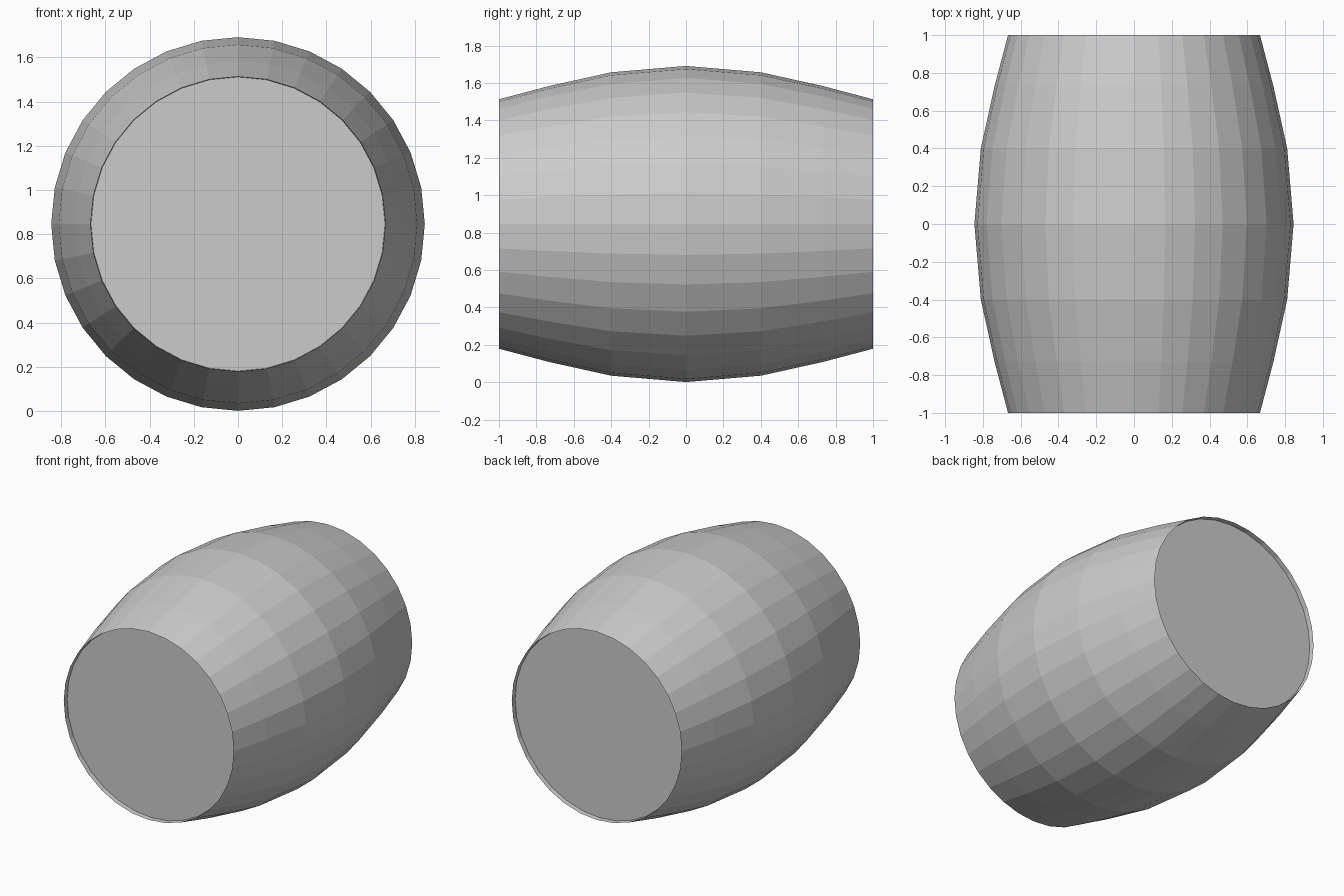
import bpy, bmesh
from math import sin, cos, pi

if "Cube" in bpy.data.objects:
    bpy.data.objects.remove(bpy.data.objects["Cube"])

SIDES = 32
CENTRE_Z = 0.846

# Half profile of the staves: (distance along y, radius), then mirrored
half = [(0.4, 0.811), (0.73, 0.738), (1.0, 0.667)]
RECESS = (0.965, 0.665)  # barrel head sits slightly inside the rim
profile = ([(-RECESS[0], RECESS[1])]
           + [(-y, r) for y, r in reversed(half)]
           + [(0.0, 0.845)] + half + [RECESS])

bm = bmesh.new()
rings = []
for y, r in profile:
    rings.append([bm.verts.new((r * sin(2 * pi * i / SIDES), y,
                                CENTRE_Z + r * cos(2 * pi * i / SIDES)))
                  for i in range(SIDES)])

# Bulging side and inner rims
for a, b in zip(rings, rings[1:]):
    for i in range(SIDES):
        j = (i + 1) % SIDES
        bm.faces.new((a[i], a[j], b[j], b[i]))

# Flat heads at both ends
bm.faces.new(rings[0])
bm.faces.new(rings[-1])
bmesh.ops.recalc_face_normals(bm, faces=bm.faces[:])

mesh = bpy.data.meshes.new("barrel")
bm.to_mesh(mesh)
bm.free()
bpy.context.collection.objects.link(bpy.data.objects.new("barrel", mesh))
